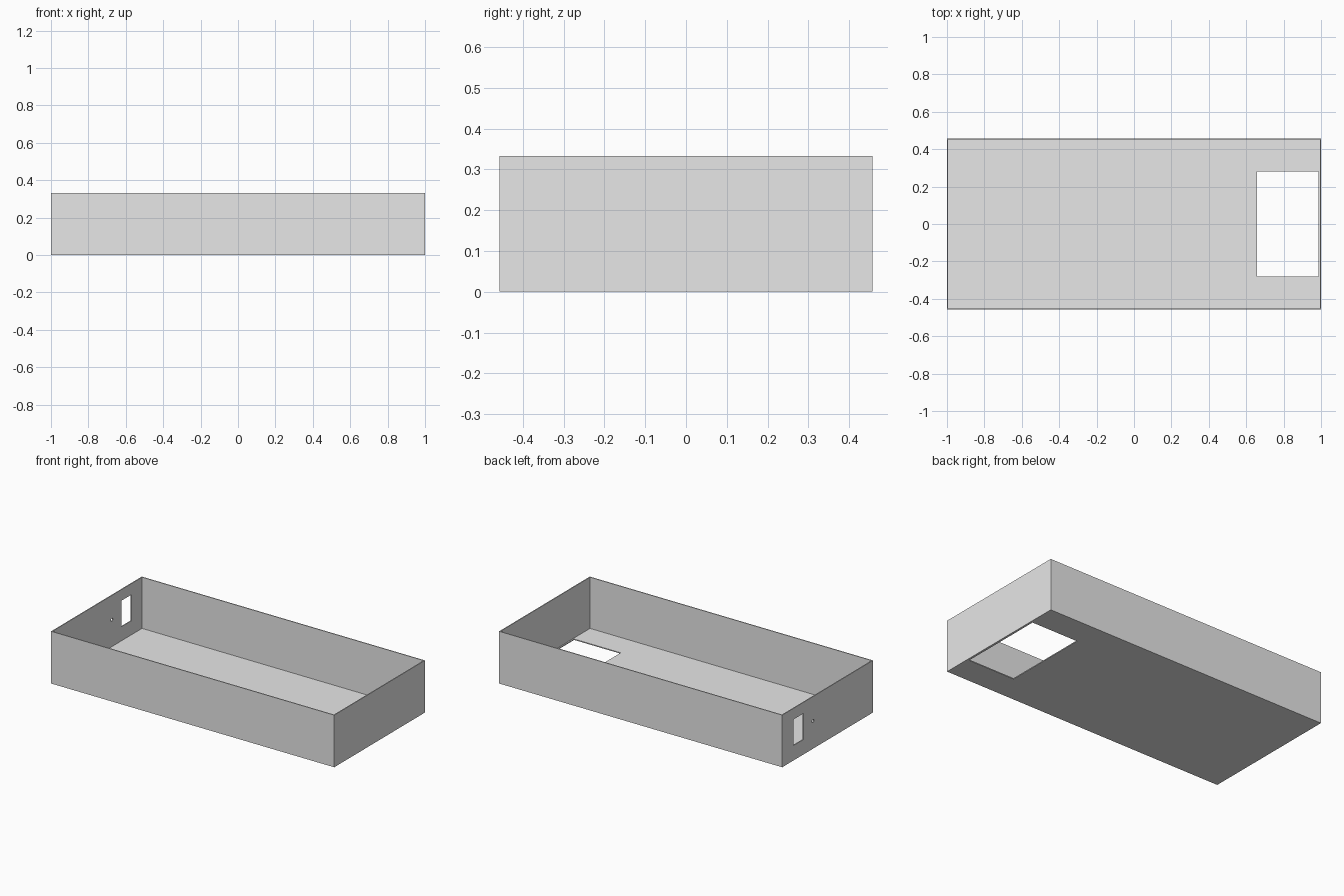
import bpy

cube = bpy.data.objects.get("Cube")
if cube:
    bpy.data.objects.remove(cube, do_unlink=True)

LENGTH, WIDTH, HEIGHT = 2.0, 0.915, 0.333
WALL = 0.006

grey = bpy.data.materials.new("plain_grey")
grey.use_nodes = True
grey.diffuse_color = (0.8, 0.8, 0.8, 1)
grey.node_tree.nodes["Principled BSDF"].inputs["Base Color"].default_value = (0.8, 0.8, 0.8, 1)


def box(name, low, high):
    """Axis-aligned box between two corners."""
    centre = [(a + b) / 2 for a, b in zip(low, high)]
    bpy.ops.mesh.primitive_cube_add(size=1, location=centre)
    ob = bpy.context.object
    ob.name = name
    ob.scale = [b - a for a, b in zip(low, high)]
    bpy.ops.object.transform_apply(location=False, rotation=False, scale=True)
    ob.data.materials.append(grey)
    return ob


def cut(target, cutter):
    """Subtract the cutter, then remove it."""
    mod = target.modifiers.new("cut", "BOOLEAN")
    mod.operation = "DIFFERENCE"
    mod.solver = "EXACT"
    mod.object = cutter
    bpy.context.view_layer.objects.active = target
    bpy.ops.object.modifier_apply(modifier=mod.name)
    bpy.data.objects.remove(cutter, do_unlink=True)


X, Y = LENGTH / 2, WIDTH / 2

# Open-topped tray: solid block with its inside removed
tray = box("open_tray", (-X, -Y, 0), (X, Y, HEIGHT))
cut(tray, box("inside_cutter", (-X + WALL, -Y + WALL, WALL), (X - WALL, Y - WALL, HEIGHT + 0.1)))

# Large rectangular opening in the floor
cut(tray, box("floor_cutter", (0.657, -0.28, -0.1), (0.986, 0.28, 0.1)))

# Upright slot in the end wall
cut(tray, box("slot_cutter", (-X - 0.1, 0.245, 0.096), (-X + 0.1, 0.346, 0.262)))

# Small round hole beside the slot
bpy.ops.mesh.primitive_cylinder_add(vertices=24, radius=0.01, depth=0.2,
                                    location=(-X, 0.147, 0.177), rotation=(0, 1.5708, 0))
drill = bpy.context.object
drill.data.materials.append(grey)
cut(tray, drill)
